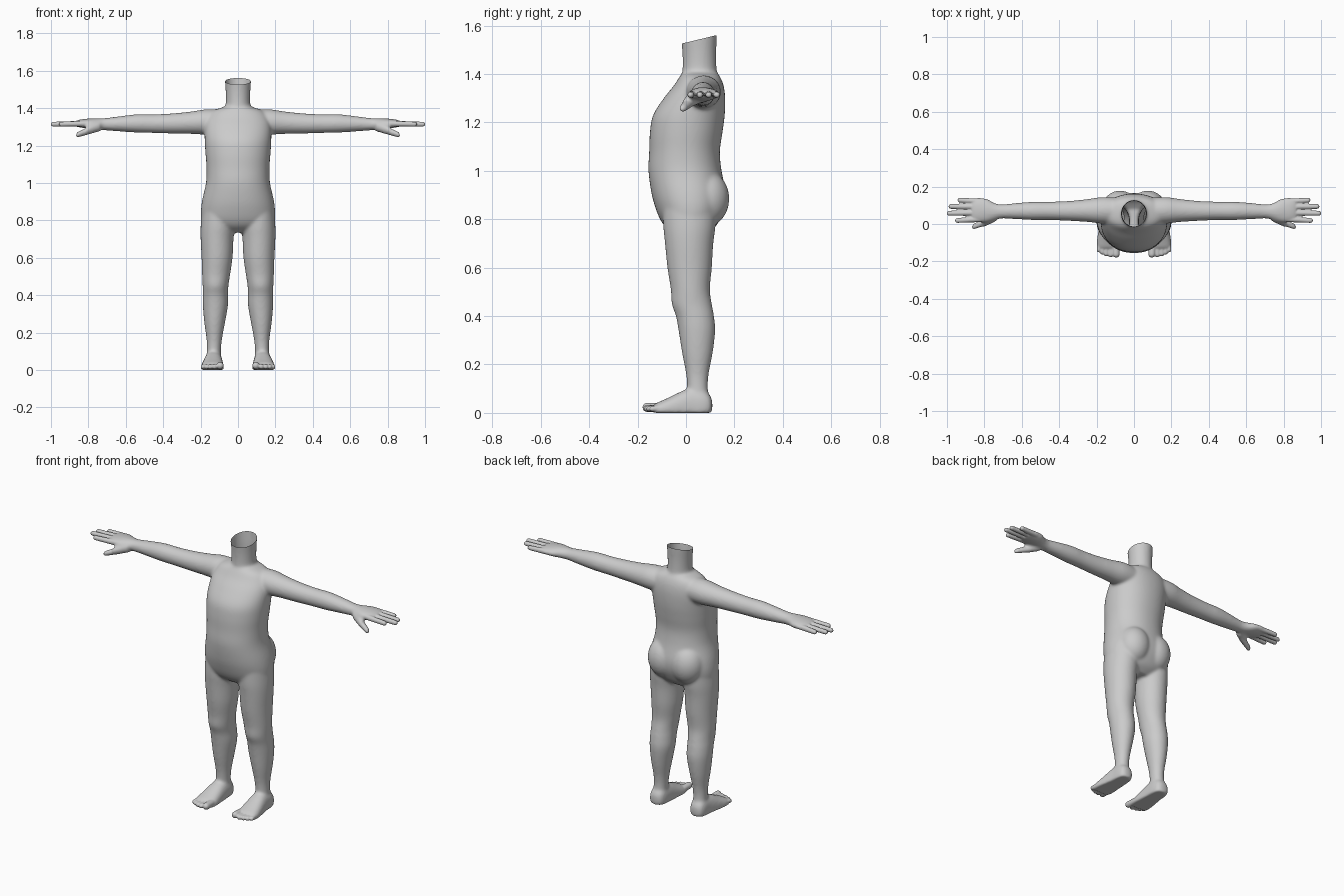
import bpy, bmesh, math
from mathutils import Vector, Matrix

AXES = {"x": (0, 1, 2), "y": (1, 0, 2), "z": (2, 0, 1)}
bm = bmesh.new()


def spline(rows, steps):
    """Catmull-Rom interpolation of section rows."""
    out = []
    for i in range(len(rows) - 1):
        p0, p1 = rows[max(i - 1, 0)], rows[i]
        p2, p3 = rows[i + 1], rows[min(i + 2, len(rows) - 1)]
        for k in range(steps):
            t = k / steps
            out.append([b + 0.5 * t * (c - a + t * (2 * a - 5 * b + 4 * c - d + t * (3 * (b - c) + d - a)))
                        for a, b, c, d in zip(p0, p1, p2, p3)])
    return out + [list(rows[-1])]


def loft(axis, rows, side=1, steps=4, n=32, power=2.0):
    """Closed loft; a row is (position, centre a, centre b, radius a, radius b)."""
    it, ia, ib = AXES[axis]
    part = bmesh.new()
    rings = []
    for t, a, b, ra, rb in spline(rows, steps):
        ring = []
        for k in range(n):
            c, s = math.cos(2 * math.pi * k / n), math.sin(2 * math.pi * k / n)
            co = [0, 0, 0]
            co[it] = t
            co[ia] = a + ra * math.copysign(abs(c) ** (2 / power), c)
            co[ib] = b + rb * math.copysign(abs(s) ** (2 / power), s)
            co[0] *= side
            co[2] = max(co[2], 0)
            ring.append(part.verts.new(co))
        rings.append(ring)
    for r0, r1 in zip(rings, rings[1:]):
        for k in range(n):
            j = (k + 1) % n
            part.faces.new((r0[k], r0[j], r1[j], r1[k]))
    part.faces.new(rings[0])
    part.faces.new(rings[-1])
    bmesh.ops.recalc_face_normals(part, faces=part.faces)
    me = bpy.data.meshes.new("part")
    part.to_mesh(me)
    part.free()
    bm.from_mesh(me)
    bpy.data.meshes.remove(me)


def digit(axis, p, q, r0, r1, side, flat=1.0):
    """Round-tipped finger or toe from point p to point q."""
    it, ia, ib = AXES[axis]
    p, q = Vector(p), Vector(q)
    length = abs(q[it] - p[it])
    rows = []
    cap = r1 / length
    for f, w in ((0, 1), (0.35, 1), (1 - cap, 1), (1 - cap * 0.6, 0.92),
                 (1 - cap * 0.3, 0.72), (1 - cap * 0.1, 0.44), (1, 0.1)):
        c = p.lerp(q, f)
        r = (r0 + (r1 - r0) * f) * w
        rows.append((c[it], c[ia], c[ib], r, r * flat))
    loft(axis, rows, side, steps=1, n=16)


def apply(obj, kind, **props):
    mod = obj.modifiers.new(kind.title(), kind)
    for key, value in props.items():
        setattr(mod, key, value)
    bpy.ops.object.modifier_apply(modifier=mod.name)


# Torso, from crotch to shoulders
loft("z", [(0.735, 0, 0.02, 0.09, 0.06), (0.765, 0, 0.018, 0.165, 0.10),
           (0.80, 0, 0.017, 0.193, 0.124), (0.85, 0, 0.017, 0.198, 0.144),
           (0.91, 0, 0.011, 0.191, 0.154), (1.0, 0, -0.004, 0.171, 0.151),
           (1.08, 0, -0.006, 0.168, 0.146), (1.16, 0, 0.001, 0.174, 0.150),
           (1.23, 0, 0.012, 0.178, 0.148), (1.30, 0, 0.035, 0.178, 0.127),
           (1.35, 0, 0.052, 0.165, 0.104), (1.385, 0, 0.057, 0.135, 0.086),
           (1.408, 0, 0.057, 0.07, 0.07)], n=64, power=2.15)
# Neck, cut open further down
loft("z", [(1.33, 0, 0.055, 0.08, 0.078), (1.39, 0, 0.056, 0.072, 0.073),
           (1.43, 0, 0.056, 0.065, 0.070), (1.49, 0, 0.055, 0.066, 0.070),
           (1.56, 0, 0.053, 0.071, 0.075), (1.61, 0, 0.053, 0.072, 0.076)])

for side in (-1, 1):
    # Buttock
    bmesh.ops.create_uvsphere(bm, u_segments=32, v_segments=20, radius=1, matrix=Matrix.Translation(
        (side * 0.075, 0.085, 0.885)) @ Matrix.Diagonal((0.095, 0.094, 0.115, 1)))
    # Leg
    loft("z", [(0.86, 0.108, 0.015, 0.085, 0.11), (0.77, 0.109, 0.014, 0.091, 0.108),
               (0.70, 0.112, 0.013, 0.088, 0.100), (0.60, 0.112, 0.015, 0.083, 0.092),
               (0.51, 0.117, 0.018, 0.075, 0.081), (0.45, 0.120, 0.024, 0.069, 0.083),
               (0.40, 0.121, 0.037, 0.068, 0.079), (0.34, 0.121, 0.045, 0.067, 0.076),
               (0.25, 0.125, 0.047, 0.055, 0.064), (0.16, 0.127, 0.047, 0.041, 0.047),
               (0.10, 0.129, 0.048, 0.038, 0.043), (0.05, 0.130, 0.052, 0.04, 0.046)], side)
    # Foot with flat sole
    loft("y", [(0.109, 0.132, 0.03, 0.014, 0.02), (0.098, 0.132, 0.03, 0.036, 0.045),
               (0.07, 0.131, 0.03, 0.046, 0.068), (0.03, 0.131, 0.025, 0.049, 0.078),
               (-0.01, 0.133, 0.02, 0.053, 0.073), (-0.05, 0.135, 0.015, 0.058, 0.059),
               (-0.09, 0.137, 0.012, 0.062, 0.043), (-0.12, 0.138, 0.012, 0.061, 0.030),
               (-0.138, 0.138, 0.012, 0.055, 0.018)], side, power=2.4)
    # Arm and palm
    loft("x", [(0.08, 0.07, 1.325, 0.07, 0.068), (0.17, 0.073, 1.326, 0.071, 0.068),
               (0.25, 0.072, 1.322, 0.061, 0.060), (0.35, 0.070, 1.318, 0.053, 0.054),
               (0.45, 0.070, 1.317, 0.049, 0.050), (0.54, 0.070, 1.318, 0.049, 0.049),
               (0.63, 0.069, 1.316, 0.043, 0.041), (0.71, 0.067, 1.314, 0.038, 0.033),
               (0.75, 0.067, 1.315, 0.048, 0.031), (0.79, 0.072, 1.317, 0.064, 0.028),
               (0.84, 0.075, 1.318, 0.066, 0.022), (0.872, 0.075, 1.316, 0.058, 0.014)], side)
    # Thumb base
    digit("x", (0.735, 0.045, 1.305), (0.825, -0.005, 1.275), 0.030, 0.022, side)

# Fuse the large forms and soften the joints
mesh = bpy.data.meshes.new("body")
bm.to_mesh(mesh)
bm.free()
body = bpy.data.objects.new("body", mesh)
bpy.context.collection.objects.link(body)
bpy.context.view_layer.objects.active = body
body.select_set(True)
apply(body, "REMESH", mode="VOXEL", voxel_size=0.007)
apply(body, "SMOOTH", factor=0.5, iterations=12)

# Fingers, thumbs and toes
bm = bmesh.new()
bm.from_mesh(mesh)
for side in (-1, 1):
    for y0, y1, tip in ((0.026, 0.018, 0.957), (0.060, 0.057, 1.002),
                        (0.092, 0.094, 0.992), (0.120, 0.128, 0.944)):
        digit("x", (0.82, y0, 1.317), (tip, y1, 1.314), 0.0160, 0.0128, side)
    digit("x", (0.775, 0.02, 1.288), (0.866, -0.017, 1.255), 0.022, 0.014, side)
    for x, tip, r in ((0.095, -0.180, 0.0195), (0.125, -0.178, 0.0135), (0.149, -0.173, 0.013),
                      (0.170, -0.164, 0.0125), (0.189, -0.151, 0.012)):
        digit("y", (x * 0.9 + 0.013, -0.09, 0.021), (x, tip, r + 0.004), r, r, side)
bm.to_mesh(mesh)
bm.free()
apply(body, "REMESH", mode="VOXEL", voxel_size=0.0048)
apply(body, "SMOOTH", factor=0.5, iterations=2)

# Open, slanted neck rim
bm = bmesh.new()
bm.from_mesh(mesh)
bmesh.ops.bisect_plane(bm, geom=bm.verts[:] + bm.edges[:] + bm.faces[:],
                       plane_co=(0, 0.053, 1.543), plane_no=Vector((0, -0.035, 0.145)).normalized(),
                       clear_outer=True)
bm.to_mesh(mesh)
bm.free()
bpy.ops.object.shade_smooth()
